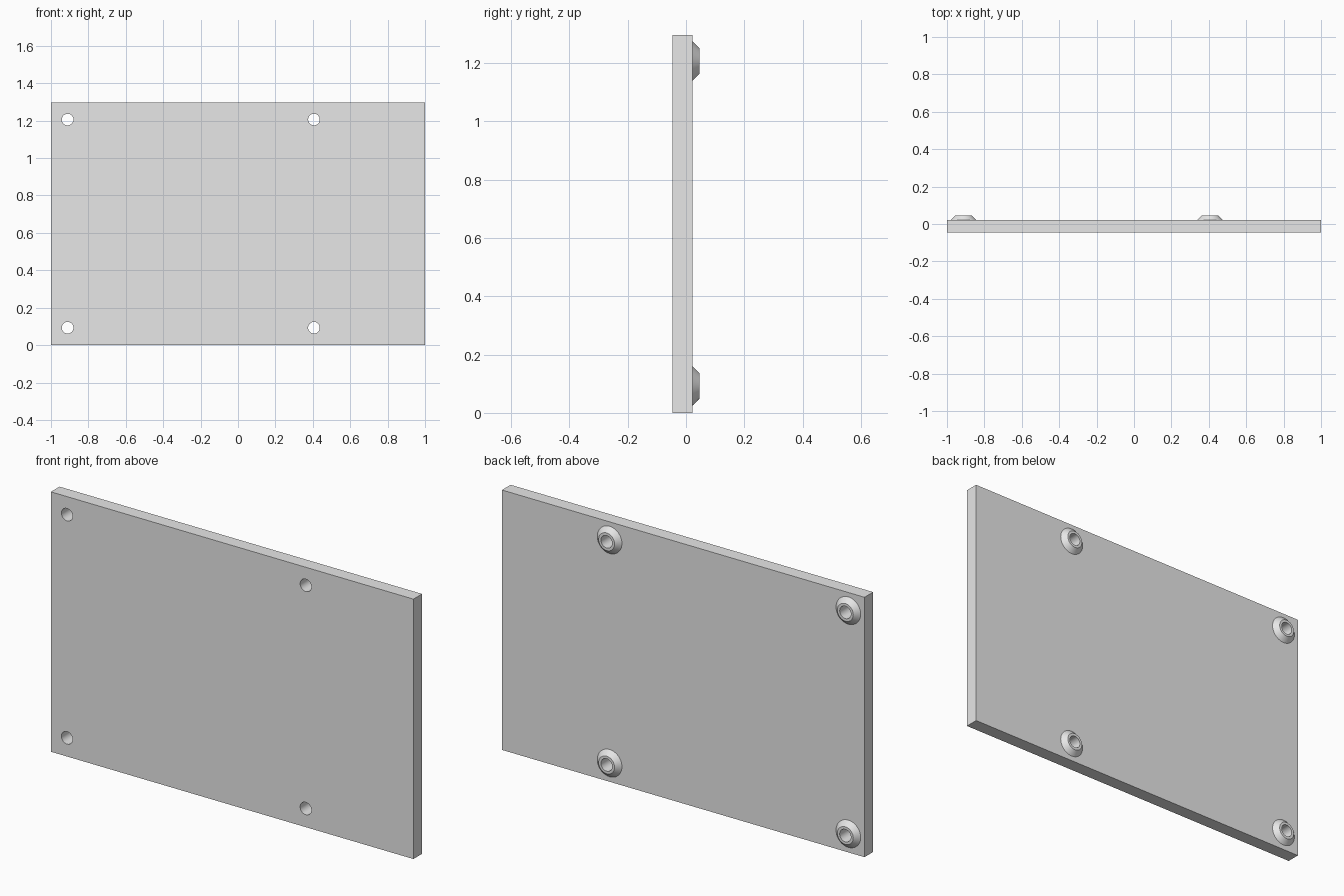
import bpy
import bmesh
import math
from mathutils import Matrix, Vector

WIDTH, HEIGHT = 2.0, 1.296
FRONT, BACK, BOSS_END = -0.046, 0.022, 0.046
HOLE_R, BASE_R, RIM_R = 0.031, 0.068, 0.044
SEGMENTS = 48
CENTRES = {
    "lower_right": (-0.911, 0.093), "lower_left": (0.406, 0.093),
    "upper_right": (-0.911, 1.206), "upper_left": (0.406, 1.206),
}

cube = bpy.data.objects.get("Cube")
if cube:
    bpy.data.objects.remove(cube, do_unlink=True)

grey = bpy.data.materials.new("light_grey")
grey.use_nodes = True
colour = (0.8, 0.8, 0.8, 1)
grey.diffuse_color = colour
grey.node_tree.nodes["Principled BSDF"].inputs["Base Color"].default_value = colour


def finish(name, bm):
    """Turn a bmesh into a named grey object."""
    bmesh.ops.recalc_face_normals(bm, faces=bm.faces)
    mesh = bpy.data.meshes.new(name)
    bm.to_mesh(mesh)
    bm.free()
    mesh.materials.append(grey)
    obj = bpy.data.objects.new(name, mesh)
    bpy.context.collection.objects.link(obj)
    return obj


def lathe(bm, profile, x, z):
    """Revolve a closed (radius, y) profile about a y-parallel axis."""
    rings = []
    for i in range(SEGMENTS):
        a = math.tau * i / SEGMENTS
        rings.append([bm.verts.new((x + r * math.cos(a), y, z + r * math.sin(a)))
                      for r, y in profile])
    n = len(profile)
    for i, ring in enumerate(rings):
        following = rings[(i + 1) % SEGMENTS]
        for j in range(n):
            k = (j + 1) % n
            bm.faces.new((ring[j], following[j], following[k], ring[k]))


# Flat plate
bm = bmesh.new()
bmesh.ops.create_cube(bm, size=1, matrix=Matrix.LocRotScale(
    Vector((0, (FRONT + BACK) / 2, HEIGHT / 2)), None,
    Vector((WIDTH, BACK - FRONT, HEIGHT))))
plate = finish("plate", bm)

# Cylinders that drill the four through holes
bm = bmesh.new()
for x, z in CENTRES.values():
    bmesh.ops.create_cone(
        bm, cap_ends=True, segments=SEGMENTS, radius1=HOLE_R, radius2=HOLE_R,
        depth=0.4, matrix=Matrix.Translation((x, 0, z)) @ Matrix.Rotation(math.pi / 2, 4, "X"))
cutter = finish("hole_cutter", bm)
cutter.hide_render = True

drill = plate.modifiers.new("holes", "BOOLEAN")
drill.operation = "DIFFERENCE"
drill.solver = "EXACT"
drill.object = cutter
bpy.ops.object.select_all(action="DESELECT")
bpy.context.view_layer.objects.active = plate
plate.select_set(True)
bpy.ops.object.modifier_apply(modifier=drill.name)
bpy.data.objects.remove(cutter, do_unlink=True)

# Tapered ring bosses around the holes on the back
profile = [(HOLE_R, BACK), (BASE_R, BACK), (RIM_R, BOSS_END), (HOLE_R, BOSS_END)]
for place, (x, z) in CENTRES.items():
    bm = bmesh.new()
    lathe(bm, profile, x, z)
    finish(place + "_boss", bm).select_set(True)

# Round walls smooth, edges crisp
bpy.ops.object.shade_smooth_by_angle(angle=math.radians(30))
